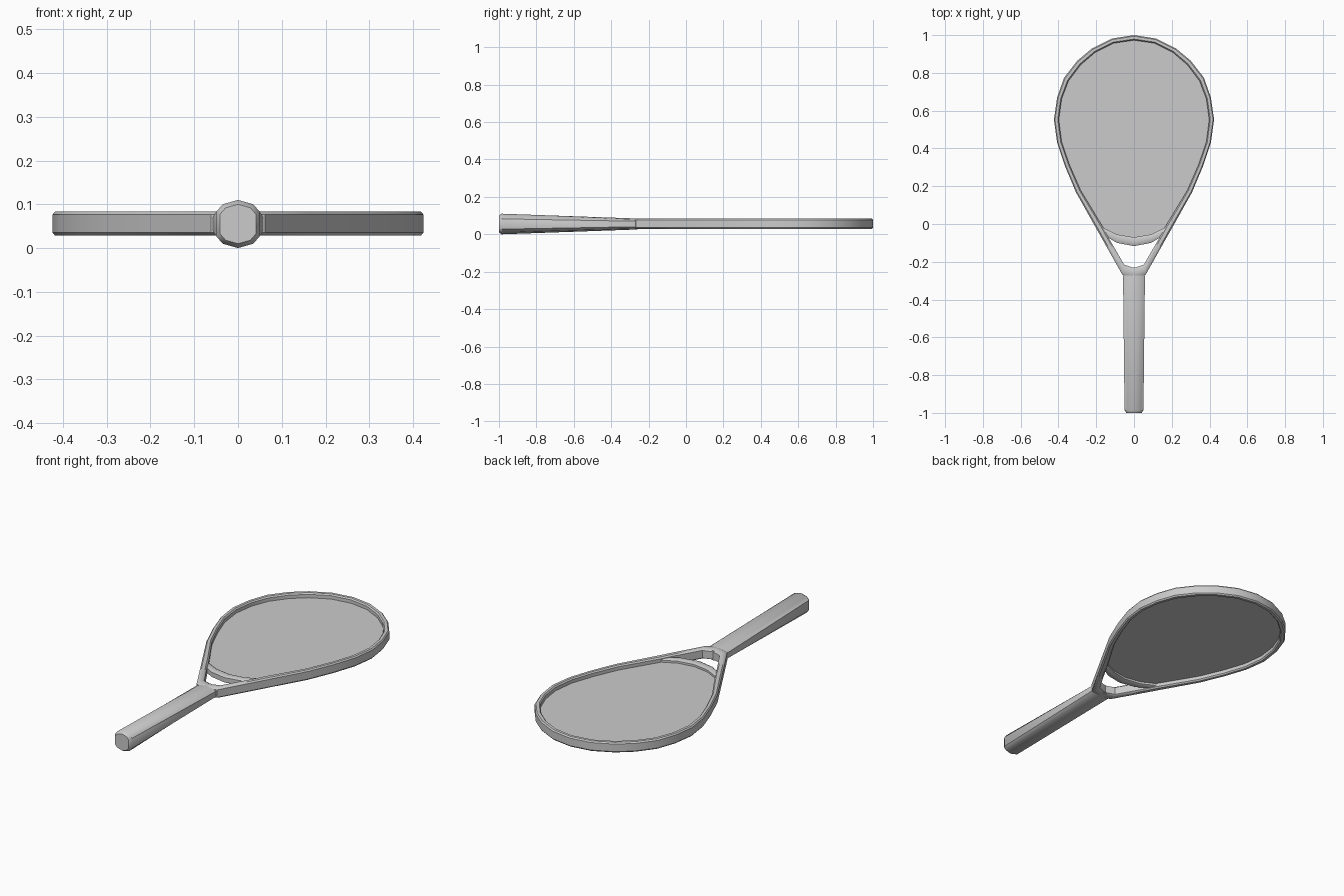
import bpy, bmesh
from math import radians

if "Cube" in bpy.data.objects:
    bpy.data.objects.remove(bpy.data.objects["Cube"])

MID = 0.056
grey = bpy.data.materials.new("plain grey")
grey.use_nodes = True
colour = (0.6, 0.6, 0.6, 1)
grey.diffuse_color = colour
grey.node_tree.nodes["Principled BSDF"].inputs["Base Color"].default_value = colour


def loft(name, rings, closed=False, caps=False):
    """Skin a list of equally sized point rings."""
    bm = bmesh.new()
    loops = [[bm.verts.new(p) for p in ring] for ring in rings]
    pairs = list(zip(loops, loops[1:]))
    if closed:
        pairs.append((loops[-1], loops[0]))
    for a, b in pairs:
        for i in range(len(a)):
            j = (i + 1) % len(a)
            bm.faces.new((a[i], a[j], b[j], b[i]))
    if caps:
        bm.faces.new(loops[0])
        bm.faces.new(loops[-1])
    bmesh.ops.recalc_face_normals(bm, faces=bm.faces)
    mesh = bpy.data.meshes.new(name)
    bm.to_mesh(mesh)
    bm.free()
    mesh.materials.append(grey)
    obj = bpy.data.objects.new(name, mesh)
    bpy.context.collection.objects.link(obj)
    bpy.ops.object.select_all(action="DESELECT")
    obj.select_set(True)
    bpy.context.view_layer.objects.active = obj
    bpy.ops.object.shade_smooth_by_angle(angle=radians(35))
    return obj


def bar_section(outer, inner, half, chamfer):
    """Chamfered rectangle spanning two plan points."""
    corners = [(0, -1), (0, 1), (1, 1), (1, -1)]
    ring = []
    for k, (u, s) in enumerate(corners):
        side = (abs(u - 0.0), s * (half - chamfer))
        flat = (0.22 if u == 0 else 0.78, s * half)
        ring += [flat, side] if k % 2 == 0 else [side, flat]
    return [(inner[0] + (outer[0] - inner[0]) * u,
             inner[1] + (outer[1] - inner[1]) * u, MID + z) for u, z in ring]


def mirrored(half):
    """Complete a half outline whose first and last points lie on the axis."""
    return half + [(-x, y) for x, y in half[-2:0:-1]]


# Head frame with its two throat legs
outer = [(0, 1), (.116, .982), (.222, .93), (.30, .865), (.37, .775), (.407, .67),
         (.424, .553), (.407, .43), (.365, .305), (.307, .167), (.202, -.02),
         (.168, -.08), (.062, -.268), (0, -.29)]
inner = [(0, .973), (.108, .957), (.207, .907), (.282, .843), (.347, .757), (.383, .662),
         (.398, .553), (.383, .435), (.342, .315), (.283, .18), (.165, -.015),
         (.135, -.072), (.052, -.215), (0, -.232)]
loft("head_frame", [bar_section(o, i, .0275, .007)
                    for o, i in zip(mirrored(outer), mirrored(inner))], closed=True)

# Curved bridge closing the bottom of the head
upper = [(-.18, -.01), (-.09, -.055), (0, -.07), (.09, -.055), (.18, -.01)]
lower = [(-.15, -.065), (-.09, -.1), (0, -.117), (.09, -.1), (.15, -.065)]
loft("throat_bridge", [bar_section(a, b, .018, .005) for a, b in zip(upper, lower)],
     caps=True)

# Thin string bed, tucked slightly into frame and bridge
edge = [((a + c) / 2, (b + d) / 2) for (a, b), (c, d) in zip(outer[:11], inner[:11])]
edge += [(.09, -.075), (0, -.09)]
loft("string_bed", [[(x, y, MID + s * .002) for x, y in mirrored(edge)]
                    for s in (-1, 1)], caps=True)

# Handle: tapered grip, flattening into the throat
quarter = [(0, 1), (.7, .82), (1, .5)]
right = quarter + [(x, -z) for x, z in reversed(quarter)]
profile = right + [(-x, z) for x, z in right[-2:0:-1]]
stations = [(-1, .041, .045), (-.985, .05, .055), (-.28, .058, .03), (-.235, .05, .026)]
loft("handle", [[(x * w, y, .055 + z * h) for x, z in profile]
                for y, w, h in stations], caps=True)
